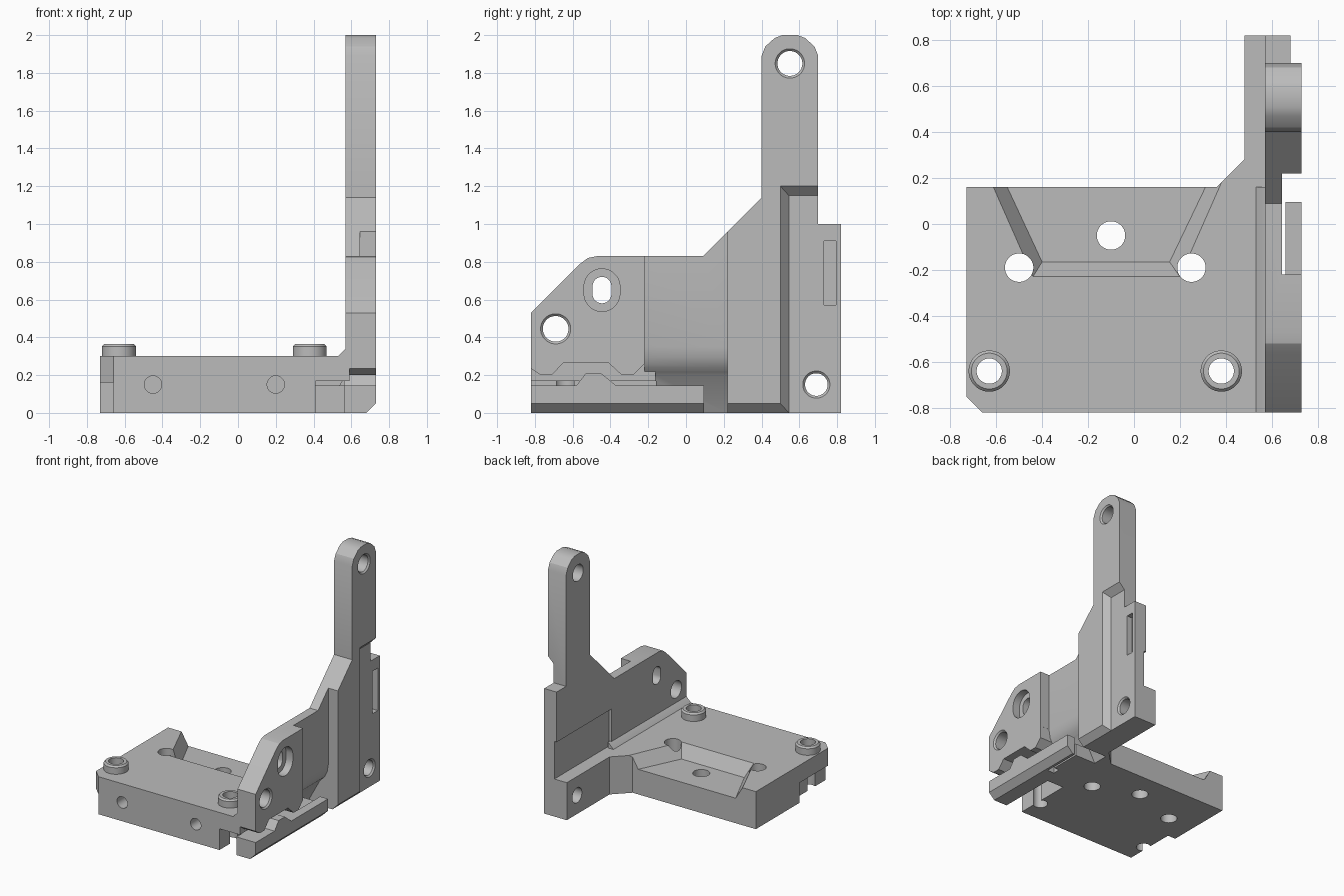
import bpy, bmesh, math

cube = bpy.data.objects.get("Cube")
if cube:
    bpy.data.objects.remove(cube)

grey = bpy.data.materials.new("plain_grey")
grey.use_nodes = True
grey.diffuse_color = (0.5, 0.5, 0.5, 1)
grey.node_tree.nodes["Principled BSDF"].inputs["Base Color"].default_value = (0.5, 0.5, 0.5, 1)


def to_xyz(axis, a, b, t):
    return {"x": (t, a, b), "y": (a, t, b), "z": (a, b, t)}[axis]


def loft(name, axis, pts_lo, pts_hi, lo, hi):
    """Solid between two matching outlines at two depths along an axis."""
    bm = bmesh.new()
    low = [bm.verts.new(to_xyz(axis, a, b, lo)) for a, b in pts_lo]
    high = [bm.verts.new(to_xyz(axis, a, b, hi)) for a, b in pts_hi]
    bm.faces.new(low)
    bm.faces.new(high)
    n = len(low)
    for i in range(n):
        j = (i + 1) % n
        bm.faces.new((low[i], low[j], high[j], high[i]))
    bmesh.ops.recalc_face_normals(bm, faces=bm.faces)
    mesh = bpy.data.meshes.new(name)
    bm.to_mesh(mesh)
    bm.free()
    mesh.materials.append(grey)
    ob = bpy.data.objects.new(name, mesh)
    bpy.context.collection.objects.link(ob)
    return ob


def prism(name, axis, pts, lo, hi):
    return loft(name, axis, pts, pts, lo, hi)


def rect(a0, a1, b0, b1):
    return [(a0, b0), (a1, b0), (a1, b1), (a0, b1)]


def racetrack(a, b, r, half=0.0, n=32):
    """Circle, or an upright slot outline when half is above zero."""
    pts = []
    for i in range(n):
        t = 2 * math.pi * (i + 0.5) / n
        s = math.sin(t)
        pts.append((a + r * math.cos(t), b + r * s + math.copysign(half, s)))
    return pts


def cut(ob, *cutters):
    bpy.context.view_layer.objects.active = ob
    for c in cutters:
        c.hide_render = True
        mod = ob.modifiers.new("cut", "BOOLEAN")
        mod.operation = "DIFFERENCE"
        mod.solver = "EXACT"
        mod.object = c
        bpy.ops.object.modifier_apply(modifier=mod.name)
        bpy.data.objects.remove(c)


def hole(axis, a, b, r, lo, hi, half=0.0):
    return prism("cutter", axis, racetrack(a, b, r, half), lo, hi)


def countersink(axis, a, b, r, t, into):
    """Small bevel at the mouth of a hole, opening away from the part."""
    w = 0.012
    return loft("cutter", axis, racetrack(a, b, r + 2 * w), racetrack(a, b, r), t - into * w, t + into * w)


def underside(lo):
    """Curved, inward sloping relief beneath the thin part of the wall."""
    pts = [(0.66, 0.36), (0.645, 0.35), (0.635, 0.29), (0.61, 0.24), (0.57, 0.2),
           (0.46, 0), (0.46, -0.1), (0.9, -0.1), (0.9, 0.36)]
    return prism("cutter", "y", pts, lo, 0.22)


# Base plate with rear foot
base = prism("base_plate", "z",
             [(-0.66, -0.82), (0.59, -0.82), (0.59, 0.82), (0.48, 0.82), (0.48, 0.28),
              (0.36, 0.16), (-0.73, 0.16), (-0.73, -0.75)], 0, 0.3)
cut(base,
    # tapered recess, open at the back
    loft("cutter", "z",
         [(-0.57, 0.2), (-0.40, -0.165), (0.155, -0.165), (0.33, 0.2)],
         [(-0.63, 0.2), (-0.44, -0.23), (0.20, -0.23), (0.39, 0.2)], 0.2, 0.301),
    # side clearance, left step and wall relief
    prism("cutter", "y", rect(0.41, 0.8, -0.1, 0.17), -0.9, -0.16),
    prism("cutter", "y", rect(-0.9, -0.66, -0.1, 0.16), -0.9, -0.39),
    underside(-0.161))
for x, y in ((-0.10, -0.05), (-0.50, -0.19), (0.25, -0.19)):
    cut(base, hole("z", x, y, 0.062, -0.1, 0.5))
for x in (-0.63, 0.38):
    cut(base, hole("z", x, -0.64, 0.055, -0.1, 0.5))
for x in (-0.45, 0.20):
    cut(base, hole("y", x, 0.15, 0.046, -0.9, -0.7))
cut(base, hole("x", 0.69, 0.15, 0.06, 0.3, 0.9))

# Raised mounting collars
collars = []
for side, x in (("left", 0.38), ("right", -0.63)):
    collar = prism(side + "_collar", "z", racetrack(x, -0.64, 0.09), 0.29, 0.352)
    rim = loft(side + "_collar_rim", "z", racetrack(x, -0.64, 0.09), racetrack(x, -0.64, 0.078), 0.352, 0.365)
    for ob in (collar, rim):
        cut(ob, hole("z", x, -0.64, 0.055, 0.1, 0.5))
        collars.append(ob)

# Bevel between base and wall
fillet = prism("wall_fillet", "y", [(0.53, 0.3), (0.58, 0.3), (0.58, 0.345), (0.57, 0.34)], -0.82, 0.16)

# Upright side wall with tall arm
wall = prism("side_wall", "x",
             [(-0.82, 0), (-0.82, 0.53), (-0.56, 0.79), (-0.52, 0.82), (-0.47, 0.83), (0.09, 0.83),
              (0.40, 1.14), (0.40, 1.89), (0.42, 1.94), (0.47, 1.985), (0.51, 2), (0.59, 2),
              (0.63, 1.985), (0.68, 1.94), (0.70, 1.89), (0.70, 1.0), (0.82, 1.0), (0.82, 0)],
             0.57, 0.73)
cut(wall,
    # thin middle
    prism("cutter", "x", rect(-0.22, 0.22, -0.1, 1.2), 0.645, 0.9),
    underside(-0.221),
    # wavy lower edge of the front plate
    prism("cutter", "x",
          [(-0.9, -0.1), (-0.9, 0.27), (-0.82, 0.235), (-0.77, 0.2), (-0.71, 0.2), (-0.65, 0.265),
           (-0.41, 0.265), (-0.34, 0.2), (-0.28, 0.2), (-0.22, 0.26), (-0.22, -0.1)], 0.5, 0.9),
    # stepped rear face with sloped borders
    loft("cutter", "x", rect(0.545, 0.95, -0.2, 1.15), rect(0.455, 0.95, -0.2, 1.25), 0.68, 0.78),
    # lower outer bevel
    prism("cutter", "y", [(0.67, -0.01), (0.74, 0.06), (0.74, -0.01)], 0.2, 0.6),
    # rear slot and shallow inner pocket
    prism("cutter", "x", rect(0.73, 0.795, 0.57, 0.91), 0.63, 0.9),
    prism("cutter", "x", rect(0.13, 0.9, 0.29, 0.6), 0.5, 0.59))
for y, z, r, face in ((-0.69, 0.445, 0.068, 0.73), (0.55, 1.85, 0.066, 0.73), (0.69, 0.15, 0.06, 0.68)):
    cut(wall, hole("x", y, z, r, 0.4, 0.9), countersink("x", y, z, r, face, -1))
cut(wall,
    hole("x", -0.445, 0.65, 0.095, 0.67, 0.9, 0.018),
    hole("x", -0.445, 0.65, 0.05, 0.4, 0.9, 0.02))

# Lower side rail, with a bevelled outer edge and a raised tooth
rail = prism("side_rail", "x",
             [(-0.82, 0), (-0.82, 0.145), (-0.58, 0.145), (-0.53, 0.21), (-0.45, 0.21),
              (-0.37, 0.145), (0.095, 0.145), (0.095, 0)], 0.56, 0.73)
cut(rail,
    prism("cutter", "y", [(0.67, -0.01), (0.74, 0.06), (0.74, -0.01)], -0.9, 0.2),
    prism("cutter", "x", rect(-0.22, 0.2, -0.1, 0.4), 0.5, 0.66))

# Webs joining the rail to the base
web = prism("rail_web", "z", rect(0.40, 0.60, -0.34, -0.15), 0, 0.145)
tab = prism("rear_tab", "z", [(0.40, -0.16), (0.645, -0.16), (0.645, 0.09), (0.45, 0.09)], 0, 0.1)

# Smooth round holes, crisp flat faces
bpy.ops.object.select_all(action="DESELECT")
for ob in [base, fillet, wall, rail, web, tab] + collars:
    ob.select_set(True)
bpy.context.view_layer.objects.active = base
bpy.ops.object.shade_smooth_by_angle(angle=math.radians(25))
